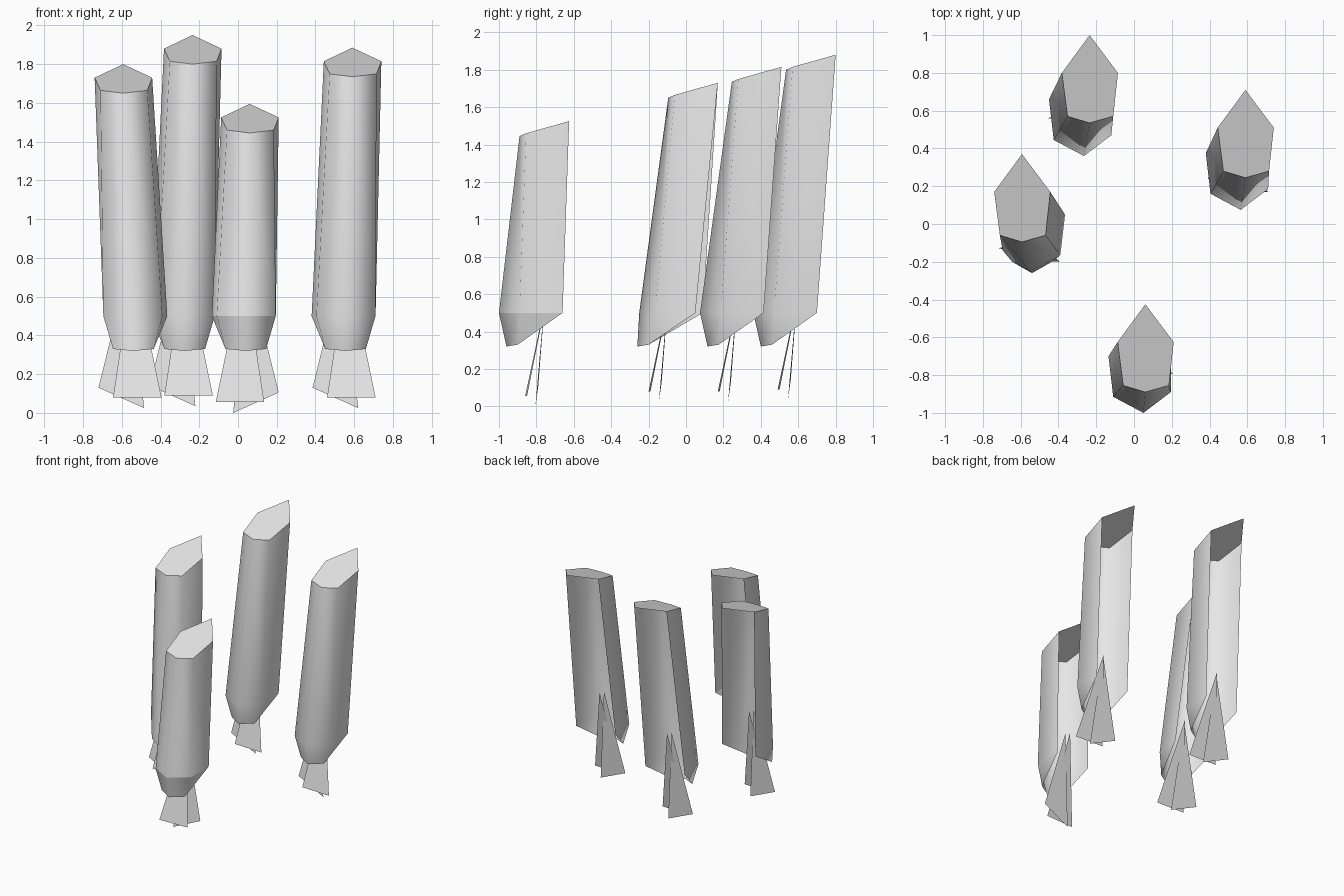
import bpy, bmesh
from mathutils import Vector as V

if "Cube" in bpy.data.objects:
    bpy.data.objects.remove(bpy.data.objects["Cube"])

mat = bpy.data.materials.new("plain_grey")
mat.diffuse_color = (0.8, 0.8, 0.8, 1)
mat.use_nodes = True
mat.node_tree.nodes["Principled BSDF"].inputs["Base Color"].default_value = mat.diffuse_color

# five-point open cross-sections, going right-back, right, front, left, left-back
CAP = [(.15, -.20, -.07), (.125, -.43, -.135), (0, -.465, -.15), (-.117, -.43, -.135), (-.147, -.20, -.07)]
RIM = [(.145, .34), (.145, .11), (0, 0), (-.16, .085), (-.185, .30)]
TIP = [(.095, .10), (-.01, .04), (-.115, .10)]  # lower end of the taper


def make(name, verts, faces, smooth=True):
    me = bpy.data.meshes.new(name)
    me.from_pydata([tuple(v) for v in verts], [], faces)
    me.materials.append(mat)
    for p in me.polygons:
        p.use_smooth = smooth
    ob = bpy.data.objects.new(name, me)
    bpy.context.collection.objects.link(ob)
    return ob


def tube(i, peak, rim, flip=1, fwd=0, split=False):
    """Open-backed leaning shell; peak = cap point, rim = front point at z 0.5."""
    peak = V(peak)
    top = [peak + V(p) for p in CAP]
    mid = [V((rim[0] + flip * x, rim[1] + y, .5)) for x, y in RIM]
    low = [V((rim[0] + flip * x, rim[1] + y + fwd, .32 if k == 1 else .33)) for k, (x, y) in enumerate(TIP)]
    if flip < 0:
        mid.reverse()
        low.reverse()
    walls = [(k, k + 1, k + 6, k + 5) for k in range(4)]
    walls = [f[::-1] for f in walls]
    # side triangles and the two front panels of the taper
    taper = [(5, 10, 6), (6, 10, 11, 7), (7, 11, 12, 8), (8, 12, 9)]
    if split:
        make(f"tube_shell_{i}", top + mid, walls)
        make(f"tube_taper_{i}", mid + low, [tuple(v - 5 for v in f) for f in taper])
    else:
        make(f"tube_shell_{i}", top + mid + low, walls + taper)
    # sloping flat cap overhanging the open back
    make(f"tube_cap_{i}", [peak] + top[::-1], [tuple(range(6))], False)


def fins(i, origin, flip=1):
    """Two overlapping splayed triangles below each tube."""
    tris = [[(-.085, .01, .08), (.165, 0, .08), (.02, .15, .78)],
            [(-.16, .07, .13), (.075, .055, .025), (0, .12, .78)]]
    for k, t in enumerate(tris):
        make(f"tail_fin_{i}_{k + 1}", [V(origin) + V((flip * x, y, z)) for x, y, z in t],
             [(0, 1, 2)[::flip]], False)


# left, centre-back, right and front tubes
tube(1, (-.593, .37, 1.80), (-.55, -.25), -1, -.05)
tube(2, (-.235, 1.0, 1.95), (-.265, .36))
tube(3, (.59, .71, 1.885), (.565, .075))
tube(4, (.06, -.425, 1.595), (.05, -1.0), split=True)

fins(1, (-.56, -.20, 0))
fins(2, (-.295, .49, .01))
fins(3, (.545, .17, 0))
fins(4, (.05, -.86, -.025), -1)
